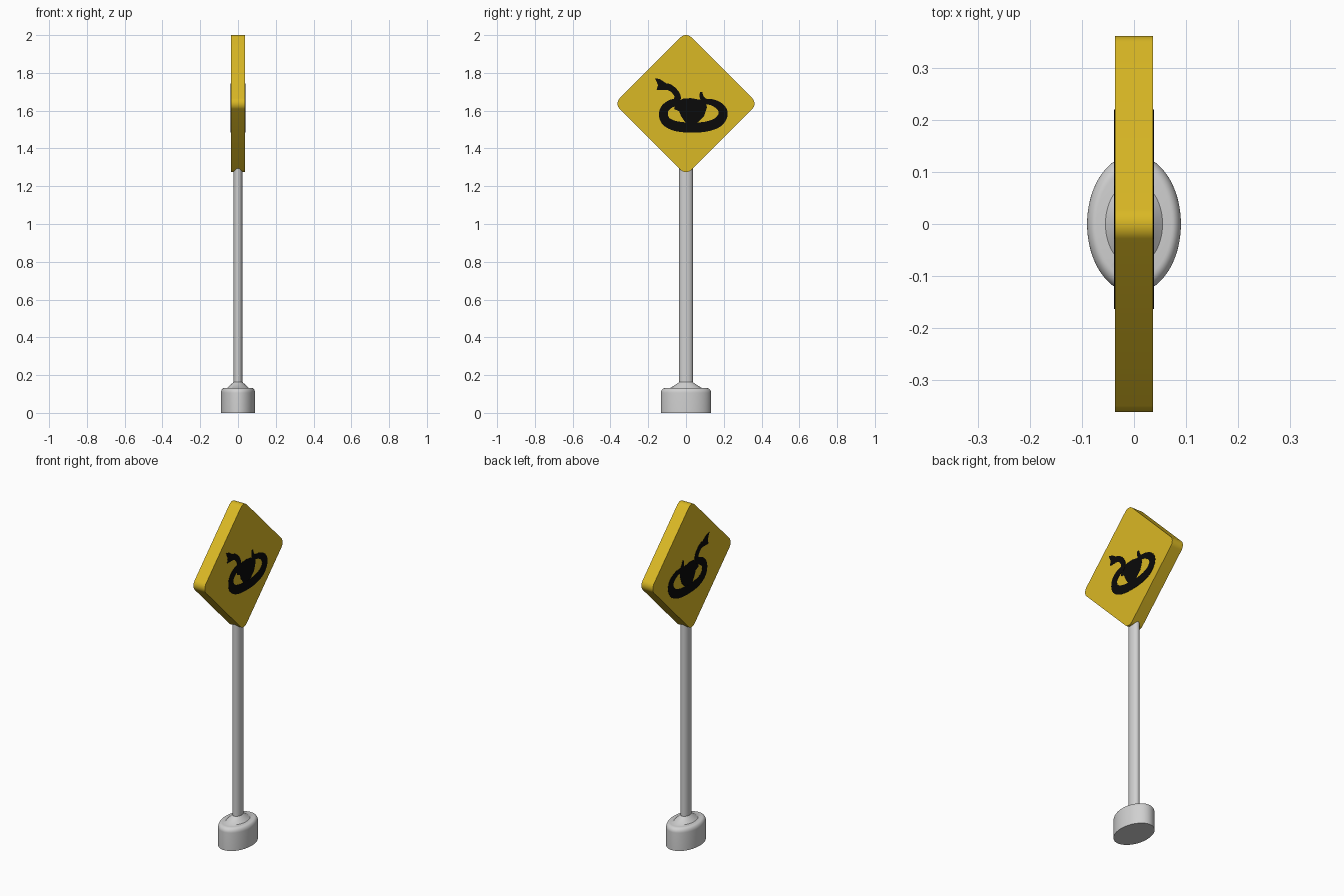
import bpy, bmesh, math
from mathutils import Vector

if "Cube" in bpy.data.objects:
    bpy.data.objects.remove(bpy.data.objects["Cube"])


def material(name, rgb):
    m = bpy.data.materials.new(name)
    m.diffuse_color = (*rgb, 1)
    m.use_nodes = True
    m.node_tree.nodes["Principled BSDF"].inputs["Base Color"].default_value = m.diffuse_color
    return m


GREY = material("light grey metal", (0.63, 0.63, 0.63))
YELLOW = material("warning yellow", (0.70, 0.48, 0.018))
BLACK = material("black paint", (0.003, 0.003, 0.003))

CENTRE_Z = 1.6375   # middle of the diamond panel
HALF_T = 0.037      # half the panel thickness


def finish(name, bm, mat, angle=35):
    bmesh.ops.recalc_face_normals(bm, faces=bm.faces[:])
    me = bpy.data.meshes.new(name)
    bm.to_mesh(me)
    bm.free()
    me.materials.append(mat)
    me.shade_smooth()
    me.set_sharp_from_angle(angle=math.radians(angle))
    ob = bpy.data.objects.new(name, me)
    bpy.context.collection.objects.link(ob)
    return ob


def oval_lathe(name, profile, squash, mat, n=64):
    """Rings of (y radius, z), narrowed in x by squash, capped at both ends."""
    bm = bmesh.new()
    rings = [[bm.verts.new((squash * r * math.cos(2 * math.pi * i / n),
                            r * math.sin(2 * math.pi * i / n), z))
              for i in range(n)] for r, z in profile]
    for a, b in zip(rings, rings[1:]):
        for i in range(n):
            j = (i + 1) % n
            bm.faces.new((a[i], a[j], b[j], b[i]))
    bm.faces.new(rings[0])
    bm.faces.new(rings[-1])
    return finish(name, bm, mat)


def thicken(bm, dx):
    out = bmesh.ops.extrude_face_region(bm, geom=bm.faces[:])
    moved = [g for g in out["geom"] if isinstance(g, bmesh.types.BMVert)]
    bmesh.ops.translate(bm, verts=moved, vec=(dx, 0, 0))


# Base with rounded shoulder and sloping collar
shoulder = [(0.107 + 0.026 * math.cos(a), 0.106 + 0.026 * math.sin(a))
            for a in (math.pi / 2 * i / 8 for i in range(9))]
oval_lathe("base", [(0.133, 0)] + shoulder + [(0.081, 0.133), (0.040, 0.160), (0.036, 0.163)],
           0.68, GREY)

# Pole
oval_lathe("pole", [(0.036, 0.14), (0.036, 1.32)], 0.67, GREY, 48)

# Diamond panel with rounded corners
bm = bmesh.new()
R = 0.04
d = 0.3625 - R
outline = []
for k in range(4):
    c = k * math.pi / 2
    for i in range(13):
        a = c - math.pi / 4 + math.pi / 2 * i / 12
        outline.append(bm.verts.new((-HALF_T,
                                     d * math.cos(c) + R * math.cos(a),
                                     CENTRE_Z + d * math.sin(c) + R * math.sin(a))))
bm.faces.new(outline)
thicken(bm, 2 * HALF_T)
finish("sign_panel", bm, YELLOW)


# Painted snake: points are (y, z) in hundredths of 0.00528 units from the panel axis
U = 0.00529


def place(y, z, x):
    return (x, y * U, z * U)


def smooth_path(pts, steps=6):
    """Catmull-Rom through (y, z, half width) points."""
    p = [Vector(q) for q in pts]
    p = [2 * p[0] - p[1]] + p + [2 * p[-1] - p[-2]]
    res = []
    for a, b, c, e in zip(p, p[1:], p[2:], p[3:]):
        for i in range(steps):
            t = i / steps
            res.append(0.5 * (2 * b + (c - a) * t + (2 * a - 5 * b + 4 * c - e) * t * t
                              + (3 * b - a - 3 * c + e) * t ** 3))
    return res + [p[-2]]


BODY = [(-22, 326.5, 3.2), (-17, 326, 3.2), (-12, 322.5, 3), (-8.5, 317, 3.2),
        (-10, 311.5, 3.6), (-16, 309, 4), (-21.5, 304, 4.2), (-22.5, 297, 4.5),
        (-19, 291, 4.7), (-10, 287, 5), (4, 285.5, 5), (20, 286.5, 5),
        (32, 291, 5), (37.2, 299, 4.6), (34.5, 306, 4), (27, 310.5, 3.2),
        (19.5, 312, 2.6), (16, 315.5, 2.2), (15, 321, 1.2)]
HEAD = [(-31, 335), (-26, 334), (-20, 330), (-17, 328), (-17, 323),
        (-22, 323), (-29.5, 323), (-28, 328)]
COIL = [(-10, 311), (-3, 314.5), (5, 315), (13, 313.5), (19, 313), (21, 306),
        (18, 297), (12, 291), (6, 288.5), (-1, 291), (-5, 297), (-7, 302), (-12, 304)]


def plate(name, side, lift, build):
    bm = bmesh.new()
    build(bm, side * (HALF_T - 0.001))
    thicken(bm, side * (0.001 + lift))
    finish(name, bm, BLACK)


def body(bm, x):
    path = smooth_path(BODY)
    pairs = []
    for i, q in enumerate(path):
        t = path[min(i + 1, len(path) - 1)] - path[max(i - 1, 0)]
        n = Vector((-t.y, t.x)).normalized() * q.z
        pairs.append((bm.verts.new(place(q.x + n.x, q.y + n.y, x)),
                      bm.verts.new(place(q.x - n.x, q.y - n.y, x))))
    for (a, b), (c, e) in zip(pairs, pairs[1:]):
        bm.faces.new((a, b, e, c))


def polygon(pts):
    return lambda bm, x: bm.faces.new([bm.verts.new(place(y, z, x)) for y, z in pts])


# Same picture on both faces, mirrored through the panel
for side, label in ((1, "right"), (-1, "left")):
    plate("snake_body_" + label, side, 0.0016, body)
    plate("snake_head_" + label, side, 0.0012, polygon(HEAD))
    plate("snake_coil_" + label, side, 0.0008, polygon(COIL))
